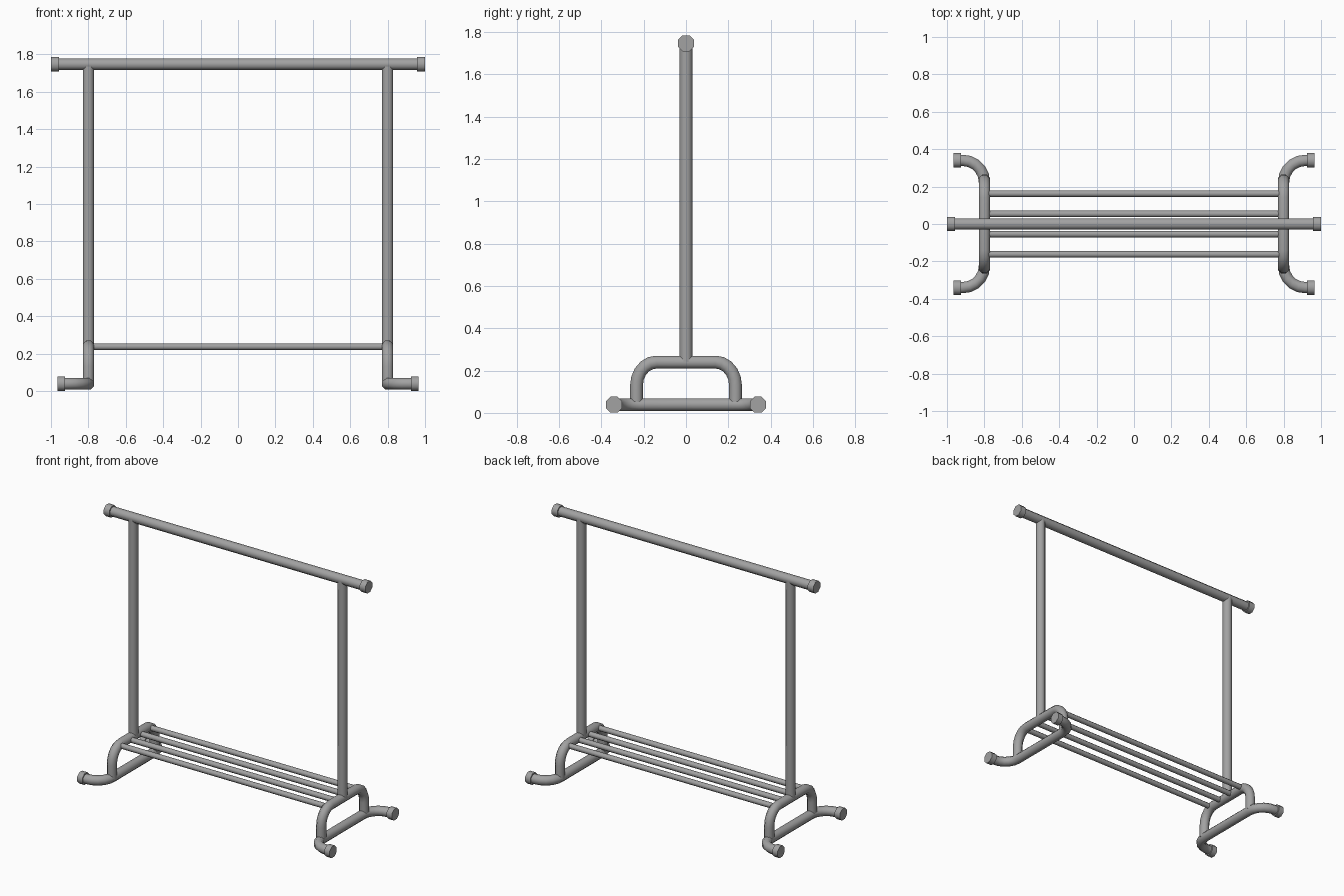
import bpy, bmesh
from math import sin, cos, pi
from mathutils import Vector

if "Cube" in bpy.data.objects:
    bpy.data.objects.remove(bpy.data.objects["Cube"])

SIDES = 8
metal = bpy.data.materials.new("dark_grey_metal")
metal.diffuse_color = (0.36, 0.36, 0.36, 1)
metal.use_nodes = True
metal.node_tree.nodes["Principled BSDF"].inputs["Base Color"].default_value = metal.diffuse_color


def tube(name, path, normal, radius):
    """Sweep a capped octagonal section along a planar path."""
    pts = [Vector(p) for p in path]
    n = Vector(normal).normalized()
    bm = bmesh.new()
    rings = []
    for i, p in enumerate(pts):
        a = (p - pts[i - 1]).normalized() if i else None
        b = (pts[i + 1] - p).normalized() if i < len(pts) - 1 else None
        t = ((a or b) + (b or a)).normalized()
        side = t.cross(n)
        stretch = 1 / t.dot(a or b)
        ring = []
        for k in range(SIDES):
            ang = 2 * pi * (k + 0.5) / SIDES
            ring.append(bm.verts.new(p + n * radius * cos(ang) + side * radius * stretch * sin(ang)))
        rings.append(ring)
    for r, s in zip(rings, rings[1:]):
        for k in range(SIDES):
            j = (k + 1) % SIDES
            bm.faces.new((r[k], r[j], s[j], s[k]))
    bm.faces.new(rings[0])
    bm.faces.new(rings[-1])
    bmesh.ops.recalc_face_normals(bm, faces=bm.faces)
    me = bpy.data.meshes.new(name)
    bm.to_mesh(me)
    bm.free()
    me.materials.append(metal)
    ob = bpy.data.objects.new(name, me)
    bpy.context.collection.objects.link(ob)
    bpy.ops.object.select_all(action='DESELECT')
    ob.select_set(True)
    bpy.context.view_layer.objects.active = ob
    bpy.ops.object.shade_smooth_by_angle(angle=pi / 3)
    return ob


def bend(cu, cv, ru, rv, steps=5):
    """Quarter ellipse from (cu+ru, cv) to (cu, cv+rv)."""
    return [(cu + ru * cos(pi / 2 * i / steps), cv + rv * sin(pi / 2 * i / steps))
            for i in range(steps + 1)]


R, CAP = 0.0325, 0.0415
POST_X, BASE_Z, SHELF_Z, RAIL_Z = 0.8, 0.039, 0.24, 1.747

# hanging rail and its end caps
tube("hanging_rail", [(-0.98, 0, RAIL_Z), (0.98, 0, RAIL_Z)], (0, 0, 1), R)
for s, side in ((-1, "left"), (1, "right")):
    x = s * POST_X
    tube(side + "_rail_cap", [(s * 0.957, 0, RAIL_Z), (s, 0, RAIL_Z)], (0, 0, 1), CAP)
    # upright post
    tube(side + "_post", [(x, 0, SHELF_Z), (x, 0, RAIL_Z)], (0, 1, 0), R)
    # arched hoop carrying the shelf
    arc = bend(0.14, 0.13, 0.094, 0.11)
    half = [(0.234, BASE_Z)] + arc
    prof = half + [(-y, z) for y, z in reversed(half)]
    tube(side + "_hoop", [(x, y, z) for y, z in prof], (1, 0, 0), R)
    # floor tube with outward curling ends (offset from post, y)
    arc = [(0.115 - u, v) for u, v in bend(0, 0.225, 0.115, 0.115)]
    half = arc + [(0.15, 0.34)]
    prof = [(u, -v) for u, v in reversed(half)] + half
    tube(side + "_floor_tube", [(s * (POST_X + u), v, BASE_Z) for u, v in prof], (0, 0, 1), R)
    for f, face in ((-1, "front"), (1, "back")):
        tube(f"{side}_{face}_foot_cap",
             [(s * 0.925, f * 0.34, BASE_Z), (s * 0.965, f * 0.34, BASE_Z)], (0, 0, 1), CAP)

# shelf rods
for i, y in enumerate((-0.162, -0.054, 0.054, 0.162)):
    tube(f"shelf_rod_{i + 1}", [(-POST_X, y, 0.237), (POST_X, y, 0.237)], (0, 0, 1), 0.0185)
